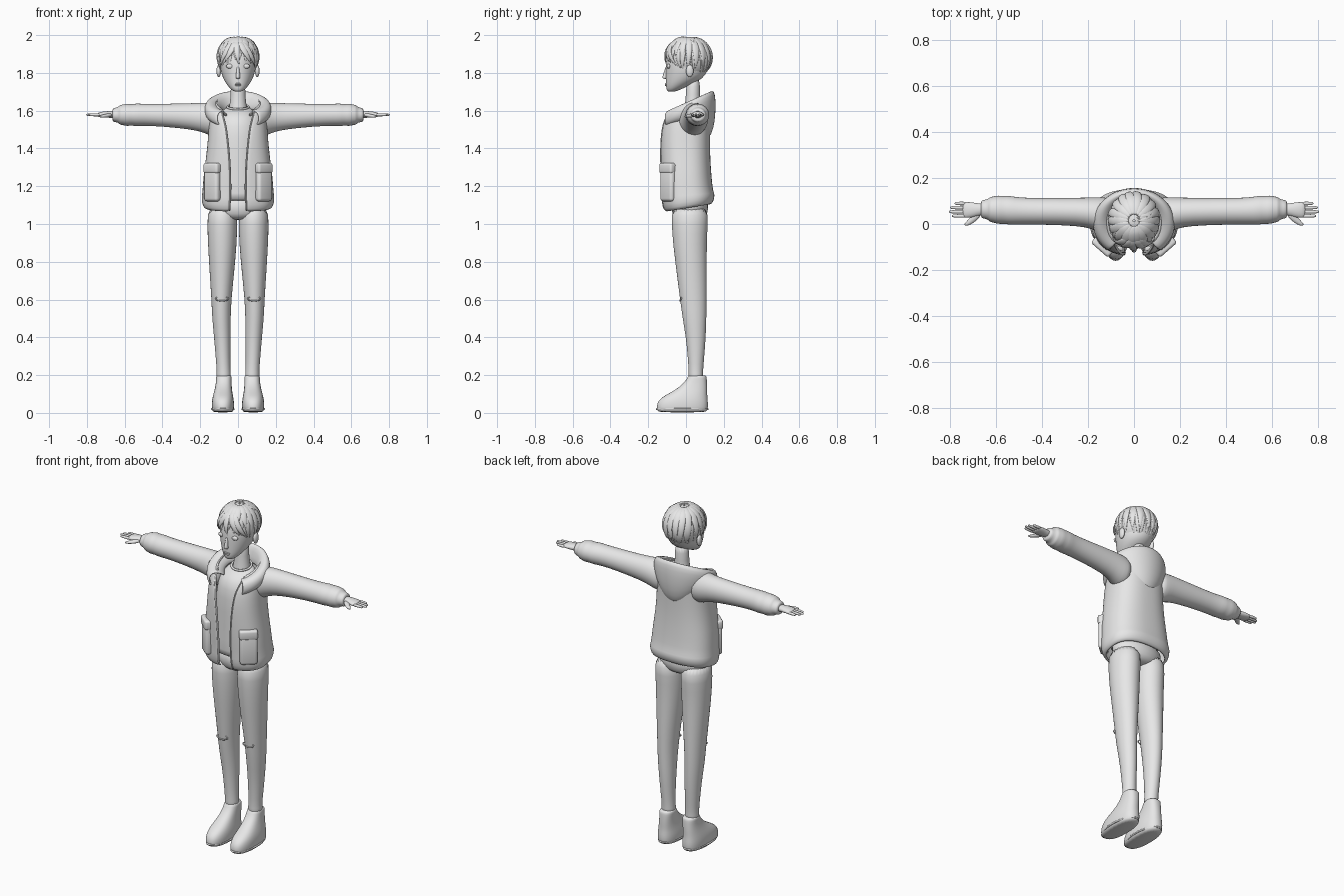
import bpy, bmesh, random
from math import sin, cos, pi, asin
from mathutils import Vector, Matrix

random.seed(4)
if "Cube" in bpy.data.objects:
    bpy.data.objects.remove(bpy.data.objects["Cube"])

clay = bpy.data.materials.new("plain grey")
clay.use_nodes = True
clay.diffuse_color = (0.8, 0.8, 0.8, 1)
clay.node_tree.nodes["Principled BSDF"].inputs["Base Color"].default_value = (0.8, 0.8, 0.8, 1)


def finish(bm, name, mirror=False, subdiv=0, thick=0):
    bmesh.ops.recalc_face_normals(bm, faces=bm.faces)
    for f in bm.faces:
        f.smooth = True
    mesh = bpy.data.meshes.new(name)
    bm.to_mesh(mesh)
    bm.free()
    mesh.materials.append(clay)
    obj = bpy.data.objects.new(name, mesh)
    bpy.context.collection.objects.link(obj)
    if thick:
        solid = obj.modifiers.new("Thickness", 'SOLIDIFY')
        solid.thickness = thick
        solid.offset = 0
    if mirror:
        obj.modifiers.new("Mirror", 'MIRROR').use_mirror_merge = False
    if subdiv:
        sub = obj.modifiers.new("Smooth", 'SUBSURF')
        sub.levels = sub.render_levels = subdiv
    return obj


def power(value, p):
    return (1 if value >= 0 else -1) * abs(value) ** (2 / p)


def ring(centre, u, v, n=24, p=2):
    c, u, v = Vector(centre), Vector(u), Vector(v)
    return [c + u * power(cos(2 * pi * i / n), p) + v * power(sin(2 * pi * i / n), p) for i in range(n)]


def flat_ring(z, x, rx, y, ry, tilt=0, p=2):
    return ring((x, y, z), (rx, 0, 0), (0, ry, tilt * ry), p=p)


def side_ring(x, z, rz, y, ry):
    return ring((x, y, z), (0, ry, 0), (0, 0, rz))


def skin(bm, rings, closed=True, caps=True):
    rows = [[bm.verts.new(p) for p in r] for r in rings]
    n = len(rows[0])
    for a, b in zip(rows, rows[1:]):
        for i in range(n if closed else n - 1):
            j = (i + 1) % n
            bm.faces.new((a[i], a[j], b[j], b[i]))
    if caps:
        bm.faces.new(rows[0])
        bm.faces.new(rows[-1])


def loft(name, rings, mirror=False, closed=True, caps=True, subdiv=1, thick=0):
    bm = bmesh.new()
    skin(bm, rings, closed, caps)
    return finish(bm, name, mirror, subdiv, thick)


def ball(name, loc, size, mirror=False):
    bm = bmesh.new()
    bmesh.ops.create_uvsphere(bm, u_segments=20, v_segments=12, radius=1,
                              matrix=Matrix.Translation(loc) @ Matrix.Diagonal((*size, 1)))
    return finish(bm, name, mirror)


def hoop(name, loc, rx, v, radius, mirror=False):
    # Rounded elliptical band
    bm = bmesh.new()
    v = Vector(v)
    out = Vector((1, 0, 0)).cross(v).normalized()
    rings = []
    for i in range(33):
        a = 2 * pi * i / 32
        spoke = Vector((rx, 0, 0)) * cos(a) + v * sin(a)
        rings.append(ring(Vector(loc) + spoke, spoke.normalized() * radius, out * radius, 8))
    skin(bm, rings, caps=False)
    bmesh.ops.remove_doubles(bm, verts=bm.verts, dist=0.0001)
    return finish(bm, name, mirror)


# Trousers
legs = [(1.1, .083, .078, .02, .1), (1, .083, .08, .02, .096), (.9, .083, .077, .02, .09),
        (.75, .085, .066, .03, .081), (.6, .088, .053, .039, .071), (.5, .088, .049, .045, .063),
        (.4, .083, .044, .052, .053), (.3, .08, .039, .053, .044), (.22, .076, .036, .052, .038),
        (.2, .076, .039, .052, .04), (.17, .076, .034, .052, .036)]
loft("trouser_legs", [flat_ring(*r) for r in legs], mirror=True)
loft("trouser_seat", [flat_ring(z, 0, rx, .02, ry) for z, rx, ry in
                      ((1.02, .07, .05), (1.035, .12, .085), (1.07, .155, .1), (1.16, .155, .1))])
hoop("knee_tears", (.085, -.026, .604), .034, (0, .006, .011), .004, True)

# Shoes
shoes = [(.002, .08, .05, -.02, .125), (.012, .08, .058, -.02, .136), (.05, .08, .06, -.019, .137),
         (.08, .08, .056, -.01, .124), (.105, .079, .05, .013, .1), (.135, .077, .044, .038, .075),
         (.17, .075, .041, .055, .056), (.195, .075, .041, .06, .049), (.2, .075, .035, .06, .042)]
loft("shoes", [flat_ring(*r, p=2.4) for r in shoes], mirror=True)
hoop("shoe_soles", (.08, -.02, .02), .058, (0, .135, 0), .005, True)

# Shirt
shirt = [(1.12, .145, 0, .103), (1.14, .148, 0, .105), (1.3, .132, 0, .1), (1.48, .125, 0, .1),
         (1.56, .11, .008, .09), (1.605, .08, .025, .065, .2), (1.62, .056, .034, .05, .25)]
loft("shirt", [flat_ring(r[0], 0, *r[1:]) for r in shirt])
hoop("shirt_neckband", (0, .034, 1.62), .056, (0, .05, .012), .006)


# Open jacket: height, tilt, half width, centre, half depth, half opening
def jacket_row(z, tilt, rx, yc, ry, gap, n=44, p=2.5):
    start = asin((gap / rx) ** (p / 2))
    row = []
    for i in range(n + 1):
        t = start + (2 * pi - 2 * start) * i / n
        y = yc - ry * power(cos(t), p)
        row.append(Vector((rx * power(sin(t), p), y, z + tilt * y)))
    return row


jacket = [(1.085, .17, .165, .012, .112, .045), (1.095, .16, .183, .012, .128, .045),
          (1.14, .1, .188, .012, .136, .042), (1.16, .05, .182, .008, .13, .04),
          (1.25, 0, .178, 0, .129, .04), (1.35, 0, .163, -.005, .127, .045),
          (1.45, 0, .153, -.006, .127, .055), (1.54, .1, .148, 0, .125, .065),
          (1.6, .25, .138, .008, .12, .082), (1.64, .4, .11, .018, .105, .088)]
rows = [jacket_row(*r) for r in jacket]
loft("jacket_body", rows, closed=False, caps=False, thick=.012)
edge = [ring(r[0], (.005, 0, 0), (0, .008, 0), 8) for r in rows]
loft("jacket_front_edges", edge, mirror=True)


# Hood lying open on the shoulders
def hood_row(rx, yc, ry, lift, drop, start=.68, n=40):
    row = []
    for i in range(n + 1):
        t = start + (2 * pi - 2 * start) * i / n
        back = (1 - cos(t)) / 2
        y = yc - ry * cos(t)
        row.append(Vector((rx * sin(t), y, 1.635 + .45 * y + lift - drop * back ** 3)))
    return row


hood = [(.088, .025, .082, -.05, .03), (.108, .015, .108, -.012, 0), (.14, .005, .13, .006, 0),
        (.166, .002, .142, 0, 0), (.174, .003, .148, -.025, .01), (.168, .003, .148, -.05, .07),
        (.15, .002, .138, -.065, .13), (.13, 0, .118, -.07, .16)]
loft("hood", [hood_row(*r) for r in hood], closed=False, caps=False, thick=.012)

# Sleeves with gathered cuffs
sleeves = [(.09, 1.55, .085, .03, .085), (.14, 1.553, .09, .037, .08), (.18, 1.563, .08, .047, .069),
           (.24, 1.57, .07, .053, .061), (.4, 1.576, .06, .055, .058), (.5, 1.578, .058, .056, .058),
           (.54, 1.578, .061, .06, .064), (.565, 1.578, .056, .061, .06), (.59, 1.578, .061, .062, .063),
           (.612, 1.578, .053, .063, .056), (.625, 1.578, .054, .063, .055), (.634, 1.578, .04, .064, .043),
           (.66, 1.577, .037, .064, .04), (.665, 1.577, .03, .064, .032)]
loft("sleeves", [side_ring(*r) for r in sleeves], mirror=True)


# Pockets wrapped round the front corners
def plate(name, loc, size, bevel):
    bm = bmesh.new()
    bmesh.ops.create_cube(bm, size=1, matrix=Matrix.Translation(loc) @ Matrix.Rotation(.72, 4, 'Z')
                          @ Matrix.Diagonal((*size, 1)))
    bmesh.ops.bevel(bm, geom=bm.edges[:], offset=bevel, segments=3, profile=.5, affect='EDGES')
    finish(bm, name, mirror=True)


plate("pockets", (.135, -.094, 1.205), (.096, .044, .17), .016)
plate("pocket_flaps", (.133, -.094, 1.295), (.1, .052, .055), .012)

# Hands
palm = [(.64, 1.578, .02, .063, .026), (.67, 1.58, .018, .063, .025), (.7, 1.58, .017, .061, .033),
        (.73, 1.579, .014, .061, .035), (.745, 1.578, .009, .061, .031)]
loft("palms", [side_ring(*r) for r in palm], mirror=True)
for finger, y, tip in (("little", .089, .781), ("ring", .071, .8), ("middle", .053, .806), ("index", .035, .793)):
    loft(finger + "_fingers", [side_ring(x, 1.578, r, y, r) for x, r in
                               ((.725, .008), (.755, .008), (tip - .012, .007), (tip - .002, .004))], mirror=True)
loft("thumbs", [ring(c, (r, r, 0), (0, 0, r), 12) for c, r in
                (((.67, .05, 1.578), .011), ((.695, .024, 1.574), .011),
                 ((.718, .004, 1.57), .008), ((.735, -.006, 1.569), .004))], mirror=True)

# Neck and head
loft("neck", [flat_ring(z, 0, r, y, r * .95) for z, r, y in
              ((1.56, .06, .035), (1.62, .046, .036), (1.68, .038, .036), (1.78, .04, .04))])
head = [(1.7, .018, -.078, .017), (1.71, .035, -.067, .036), (1.735, .058, -.043, .064),
        (1.77, .08, -.008, .1), (1.81, .093, .004, .112), (1.86, .099, .007, .115),
        (1.91, .093, .01, .107), (1.95, .068, .012, .08), (1.97, .03, .015, .04)]
loft("head", [flat_ring(z, 0, rx, y, ry) for z, rx, y, ry in head])
loft("nose", [flat_ring(z, 0, rx, y, ry) for z, rx, y, ry in
              ((1.84, .007, -.1, .008), (1.8, .009, -.106, .011), (1.778, .012, -.111, .016),
               (1.768, .012, -.109, .013))])
for lip, z, w in (("upper_lip", 1.742, .02), ("lower_lip", 1.734, .016)):
    ball(lip, (0, -.104, z), (w, .007, .004))
ball("eyes", (.042, -.092, 1.835), (.021, .01, .013), True)
ball("ears", (.102, .02, 1.81), (.012, .02, .032), True)


# Hair: a cap with tapering locks laid over it
CROWN = Vector((0, .015, 1.875))


def scalp(a, th, grow=1):
    return CROWN + grow * Vector((.107 * sin(th) * sin(a), -.119 * sin(th) * cos(a), .113 * cos(th)))


def hairline(a):
    away = abs((a + pi) % (2 * pi) - pi) / pi
    return 1.5 + .9 * min(1, away * 1.4)


def lock(bm, pts, width, thick):
    rings = []
    last = len(pts) - 1
    for i, p in enumerate(pts):
        s = i / last
        along = (pts[min(i + 1, last)] - pts[max(i - 1, 0)]).normalized()
        out = (p - CROWN).normalized()
        side = along.cross(out).normalized()
        w = max(.04, min(1, .3 + 3 * s) * (1 - s ** 3))
        rings.append(ring(p, side * width * w, out * thick * w, 8))
    skin(bm, rings)


cap = [[scalp(2 * pi * i / 48, .04 + hairline(2 * pi * i / 48) * .95 * k / 12) for i in range(48)]
       for k in range(13)]
loft("hair_cap", cap, caps=False, subdiv=0)
bm = bmesh.new()
for count, shorten, grow, width in ((22, 0, 1, .023), (18, .42, 1.035, .025)):
    for k in range(count):
        a = 2 * pi * (k + .5) / count
        end = hairline(a) - shorten + random.uniform(0, .2)
        sweep = random.uniform(-.1, .22)
        lock(bm, [scalp(a + sweep * (i / 9) ** 2, .2 + (end - .2) * i / 9, grow) for i in range(10)],
             width, .01)
finish(bm, "hair_locks", subdiv=1)

# Loose fringe and stray tufts
bm = bmesh.new()
for a, turn, end in ((-.15, -.55, 1.75), (.1, .6, 1.8), (-.1, .15, 1.85), (.3, .75, 1.95), (-.4, -.7, 1.95)):
    lock(bm, [scalp(a + turn * (i / 9) ** 1.5, .6 + (end - .6) * i / 9, 1.04 + .03 * sin(pi * i / 9))
              for i in range(10)], .02, .008)
for a, turn in ((2.2, -.5), (1.5, .4)):
    lock(bm, [scalp(a + turn * i / 7, .15 + .7 * i / 7, 1 + .13 * (i / 7)) for i in range(8)], .011, .005)
finish(bm, "fringe_and_tufts", subdiv=1)
